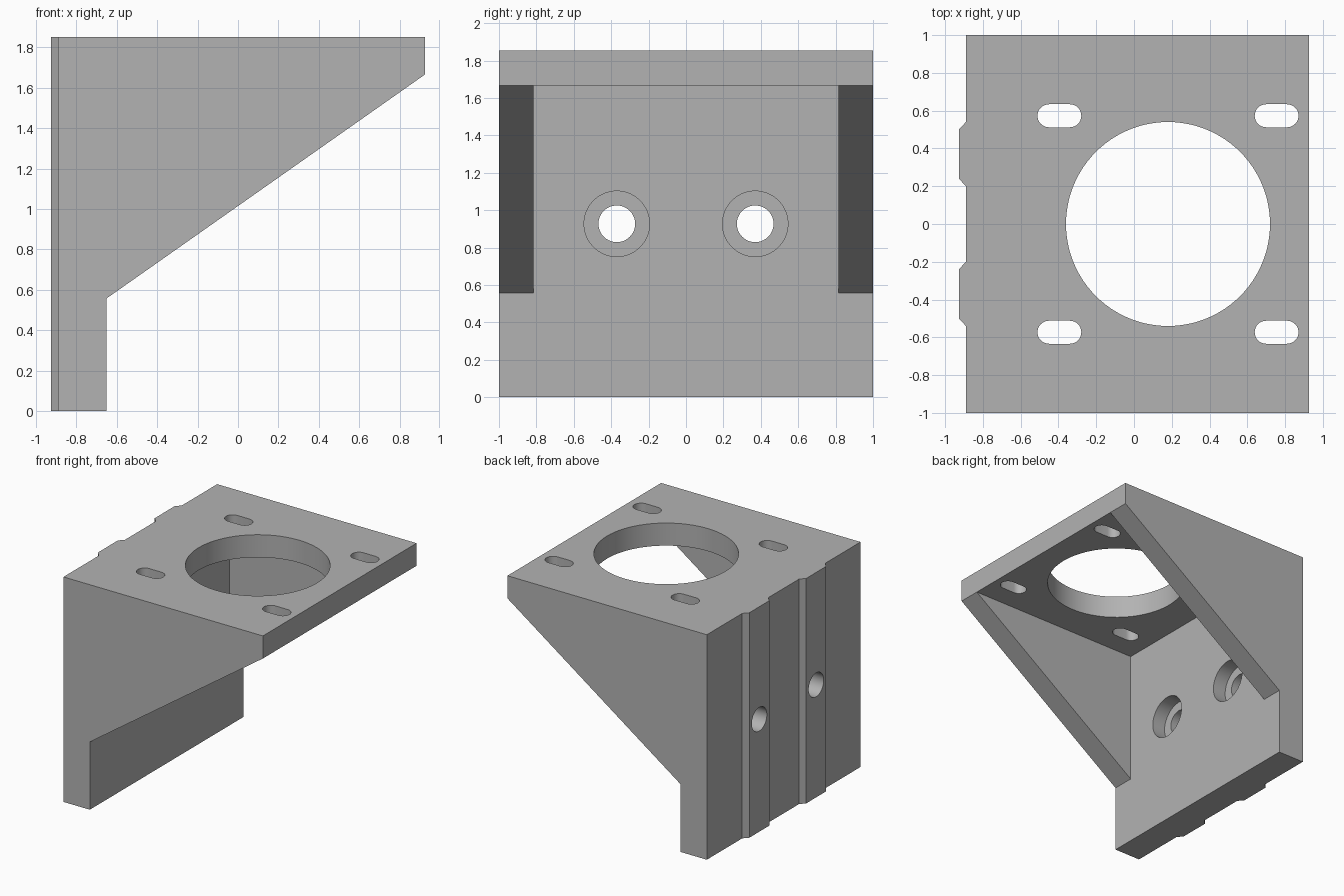
import bpy
import bmesh
import math
from mathutils import Vector

cube = bpy.data.objects.get("Cube")
if cube:
    bpy.data.objects.remove(cube, do_unlink=True)

# Single plain grey
grey = bpy.data.materials.new("light_grey")
grey.use_nodes = True
grey.diffuse_color = (0.45, 0.45, 0.45, 1)
grey.node_tree.nodes["Principled BSDF"].inputs["Base Color"].default_value = grey.diffuse_color

# Main dimensions
LEFT, BACK, WALL, FRONT = -0.927, -0.89, -0.65, 0.927
TOP, PLATE, HEEL = 1.853, 1.667, 0.558
INNER_Y = 0.815
BORE_X = 0.18
BOLT_Y, BOLT_Z = 0.37, 0.927


def prism(name, outline, axis, start, end):
    """Extrude a flat outline along an axis; outline holds the other two coordinates in order."""
    bm = bmesh.new()

    def place(p, depth):
        co = list(p)
        co.insert("xyz".index(axis), depth)
        return bm.verts.new(co)

    face = bm.faces.new([place(p, start) for p in outline])
    grown = bmesh.ops.extrude_face_region(bm, geom=[face])
    shift = Vector([end - start if a == axis else 0 for a in "xyz"])
    bmesh.ops.translate(bm, vec=shift, verts=[v for v in grown["geom"] if isinstance(v, bmesh.types.BMVert)])
    bmesh.ops.recalc_face_normals(bm, faces=bm.faces)
    mesh = bpy.data.meshes.new(name)
    bm.to_mesh(mesh)
    bm.free()
    mesh.materials.append(grey)
    obj = bpy.data.objects.new(name, mesh)
    bpy.context.scene.collection.objects.link(obj)
    return obj


def slot(cx, cy, radius, half_length=0.0, steps=32):
    """Circle, or a rounded slot when half_length is given."""
    points = []
    for side in (1, -1):
        for i in range(steps + (1 if half_length else 0)):
            a = math.pi * (i / steps - 0.5) + (0 if side > 0 else math.pi)
            points.append((cx + side * half_length + radius * math.cos(a), cy + radius * math.sin(a)))
    return points


# Plan outline with two chamfered locating ridges on the back
plan = [(FRONT, -1), (FRONT, 1), (BACK, 1)]
for y in (BOLT_Y, -BOLT_Y):
    plan += [(BACK, y + 0.17), (LEFT, y + 0.13), (LEFT, y - 0.13), (BACK, y - 0.17)]
plan.append((BACK, -1))
bracket = prism("motor_bracket", plan, "z", 0, TOP)

# Sloping underside of the side gussets, then the space between them
slope = (PLATE - HEEL) / (FRONT - WALL)
far = FRONT + 0.2
cutters = [
    prism("slope_cutter", [(WALL, -0.2), (far, -0.2), (far, PLATE + 0.2 * slope), (WALL, HEEL)], "y", -1.2, 1.2),
    prism("cavity_cutter", [(WALL, -0.2), (far, -0.2), (far, PLATE), (WALL, PLATE)], "y", -INNER_Y, INNER_Y),
    prism("bore_cutter", slot(BORE_X, 0, 0.54, steps=48), "z", 1.5, 2),
]

# Four adjustment slots in the top plate
for sx in (-1, 1):
    for sy in (-1, 1):
        outline = slot(BORE_X + sx * 0.575, sy * 0.573, 0.061, 0.055, 16)
        cutters.append(prism("slot_cutter", outline, "z", 1.5, 2))

# Two counterbored bolt holes in the back plate
for y in (-BOLT_Y, BOLT_Y):
    cutters.append(prism("bolt_cutter", slot(y, BOLT_Z, 0.098), "x", -1.2, -0.4))
    cutters.append(prism("counterbore_cutter", slot(y, BOLT_Z, 0.175), "x", WALL - 0.12, -0.4))

# Apply every cut and drop the helpers
bpy.context.view_layer.objects.active = bracket
for cutter in cutters:
    cutter.hide_render = True
    cut = bracket.modifiers.new("cut", "BOOLEAN")
    cut.operation = "DIFFERENCE"
    cut.solver = "EXACT"
    cut.object = cutter
    bpy.ops.object.modifier_apply(modifier=cut.name)
    bpy.data.objects.remove(cutter, do_unlink=True)

# Smooth bores, crisp edges
bpy.ops.object.select_all(action="DESELECT")
bracket.select_set(True)
bpy.ops.object.shade_smooth_by_angle(angle=math.radians(25))
